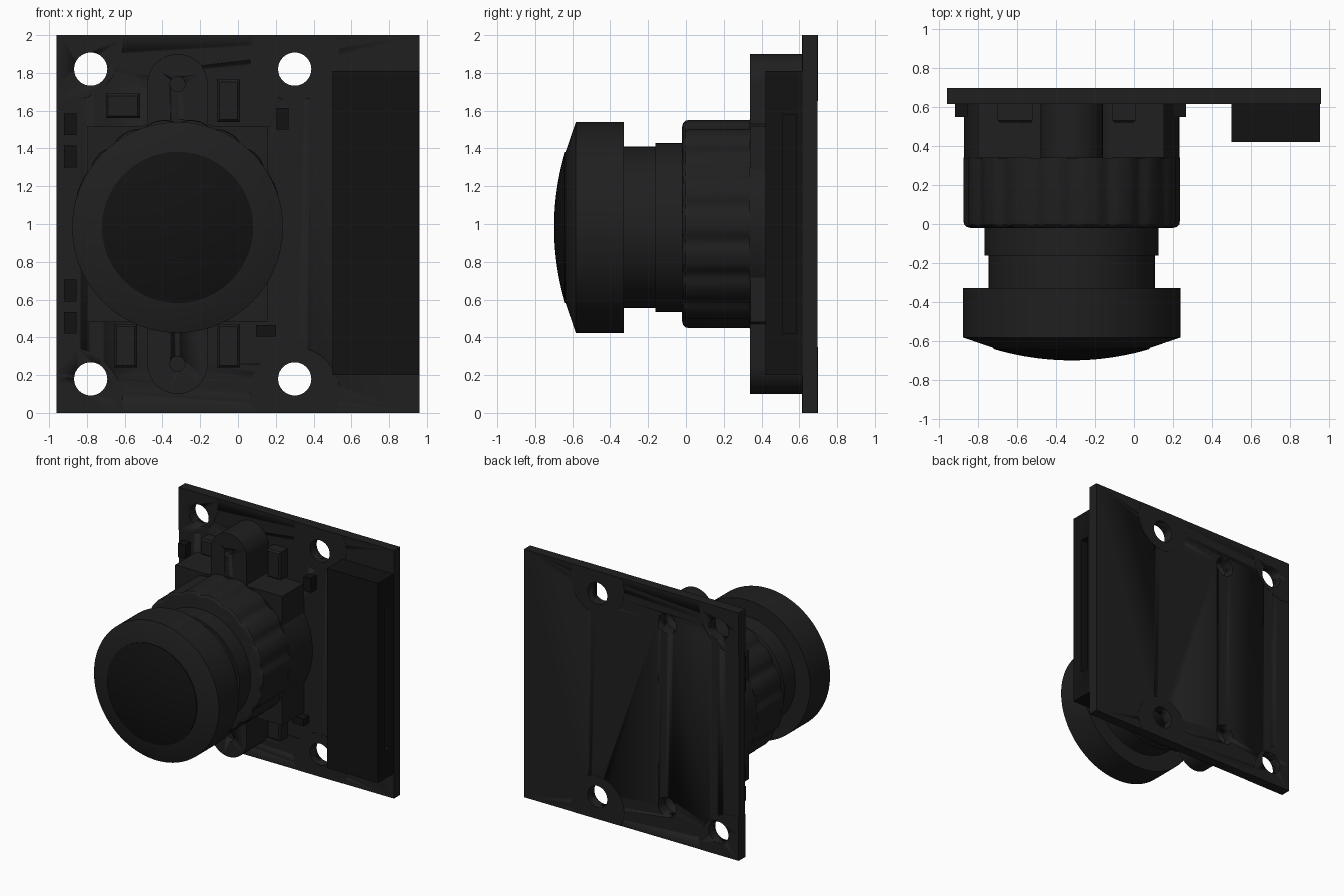
import bpy, bmesh
from math import sin, cos, pi, radians, sqrt

if "Cube" in bpy.data.objects:
    bpy.data.objects.remove(bpy.data.objects["Cube"])

CX = -0.32  # lens axis x


def material(name, v):
    m = bpy.data.materials.new(name)
    m.diffuse_color = (v, v, v, 1)
    m.use_nodes = True
    m.node_tree.nodes["Principled BSDF"].inputs["Base Color"].default_value = m.diffuse_color
    return m


BLACK = material("matte_black", 0.014)
DARK = material("deep_black", 0.006)


def finish(name, bm, mat, smooth=True):
    bmesh.ops.recalc_face_normals(bm, faces=bm.faces)
    me = bpy.data.meshes.new(name)
    bm.to_mesh(me)
    bm.free()
    me.materials.append(mat)
    ob = bpy.data.objects.new(name, me)
    bpy.context.collection.objects.link(ob)
    bpy.ops.object.select_all(action='DESELECT')
    bpy.context.view_layer.objects.active = ob
    ob.select_set(True)
    if smooth:
        bpy.ops.object.shade_smooth_by_angle(angle=radians(30))
    return ob


def loft(bm, rings, y_values):
    """Join matching (x, z) outlines placed at successive y, capping both ends."""
    loops = [[bm.verts.new((x, y, z)) for x, z in ring] for ring, y in zip(rings, y_values)]
    for a, b in zip(loops, loops[1:]):
        for i in range(len(a)):
            j = (i + 1) % len(a)
            bm.faces.new((a[i], a[j], b[j], b[i]))
    bm.faces.new(loops[0])
    bm.faces.new(loops[-1])


def circle(cx, cz, r, n=32):
    return [(cx + r * cos(2 * pi * i / n), cz + r * sin(2 * pi * i / n)) for i in range(n)]


def rect(x0, x1, z0, z1):
    return [(x0, z0), (x1, z0), (x1, z1), (x0, z1)]


def prism(name, pts, y0, y1, mat=BLACK):
    bm = bmesh.new()
    loft(bm, [pts, pts], [y0, y1])
    return finish(name, bm, mat)


def turned(name, cz, profile, mat=BLACK, n=96):
    bm = bmesh.new()
    loft(bm, [circle(CX, cz, r, n) for r, _ in profile], [y for _, y in profile])
    return finish(name, bm, mat)


def cut(ob, cutter):
    bpy.context.view_layer.objects.active = ob
    mod = ob.modifiers.new("cut", 'BOOLEAN')
    mod.operation, mod.solver, mod.object = 'DIFFERENCE', 'EXACT', cutter
    bpy.ops.object.modifier_apply(modifier=mod.name)


def drop(ob):
    bpy.data.objects.remove(ob, do_unlink=True)


# circuit board with mounting pads
board = prism("circuit_board", rect(-0.96, 0.96, 0, 2), 0.617, 0.697)
pads = []
for cx, cz, r in ((-0.91, 1.95, 0.3), (0.30, 1.89, 0.237)):
    for side in (0, 1):
        pts = []
        for x, z in circle(cx, cz, r, 64):
            p = (max(x, -0.96), min(z, 2.0))
            if p not in pts:
                pts.append(p)
        if side:
            pts = [(x, 2 - z) for x, z in pts]
        pads.append(prism("mounting_pad", pts, 0.615, 0.699))

# mounting holes and screw holes
bm = bmesh.new()
for x, r in ((-0.78, 0.088), (0.30, 0.088), (CX, 0.08)):
    for z in (0.18, 1.82) if x != CX else (0.26, 1.74):
        ring = circle(x, z, r)
        loft(bm, [ring, ring], [0.5, 0.8])
holes = finish("hole_cutter", bm, BLACK)
for ob in [board] + pads:
    cut(ob, holes)
drop(holes)

# lens holder: square base, round core and screw ears
prism("holder_base", rect(-0.80, 0.155, 0.48, 1.52), 0.342, 0.617)
turned("holder_core", 1.0, [(0.553, 0.335), (0.553, 0.617)])
ear = [(CX + 0.16 * cos(pi * i / 24), 1.74 + 0.16 * sin(pi * i / 24)) for i in range(25)]
ear += [(2 * CX - x, 2 - z) for x, z in ear]
ears = prism("screw_ears", ear, 0.34, 0.617)
bm = bmesh.new()
for z in (0.26, 1.74):
    small, wide = circle(CX, z, 0.04), circle(CX, z, 0.08)
    loft(bm, [small, small], [0.3, 0.40])
    loft(bm, [small, small, wide, wide], [0.50, 0.57, 0.60, 0.7])
pits = finish("pit_cutter", bm, BLACK)
cut(ears, pits)
drop(pits)


# scalloped grip collar with rounded front edge
def scallop(r, depth, lobes=18, n=216):
    out = []
    for i in range(n):
        a = 2 * pi * i / n
        q = r - depth * (0.5 - 0.5 * cos(lobes * a)) ** 2
        out.append((CX + q * cos(a), 1.0 + q * sin(a)))
    return out


bm = bmesh.new()
collar = [(0.52, -0.02), (0.54, -0.015), (0.552, -0.003), (0.556, 0.02), (0.556, 0.342)]
loft(bm, [scallop(r, 0.018) for r, _ in collar], [y for _, y in collar])
finish("grip_collar", bm, BLACK)

# lens barrel with stepped neck and flared head
turned("lens_barrel", 0.982, [(0.447, 0.1), (0.447, -0.162), (0.427, -0.162), (0.427, -0.328),
                              (0.558, -0.328), (0.558, -0.582), (0.4, -0.636)])

# domed front glass
R = 1.41
dome = [(0.4 * k / 10, -0.70 + R - sqrt(R * R - (0.4 * k / 10) ** 2)) for k in range(10, 0, -1)]
turned("front_glass", 0.982, [(0.4, -0.62)] + dome[:-1] + [(0.04, -0.6994), (0.005, -0.70)], DARK)

# cable connector with a slot in its outer side
conn = prism("cable_connector", rect(0.50, 0.955, 0.2, 1.81), 0.42, 0.617, DARK)
slot = prism("slot_cutter", rect(0.65, 1.1, 0.42, 1.58), 0.51, 0.585, DARK)
cut(conn, slot)
drop(slot)

# small surface components: x0, x1, z0, z1, front y
chips = [(-0.70, -0.52, 1.56, 1.69, 0.52), (-0.11, 0.01, 1.54, 1.765, 0.52),
         (-0.655, -0.535, 0.24, 0.47, 0.52), (-0.11, 0.01, 0.24, 0.47, 0.52)]
for x0, x1, z0, z1, y in chips:
    b = 0.012
    bm = bmesh.new()
    full = rect(x0, x1, z0, z1)
    loft(bm, [rect(x0 + b, x1 - b, z0 + b, z1 - b), full, full], [y, y + b, 0.62])
    finish("large_component", bm, BLACK, False)
small = [(0.20, 0.267, 1.50, 1.615), (0.095, 0.20, 0.405, 0.465)]
small += [(-0.92, -0.855, z, z + 0.115) for z in (0.42, 0.59, 1.30, 1.47)]
for s in small:
    prism("small_component", rect(*s), 0.55, 0.62, DARK)
